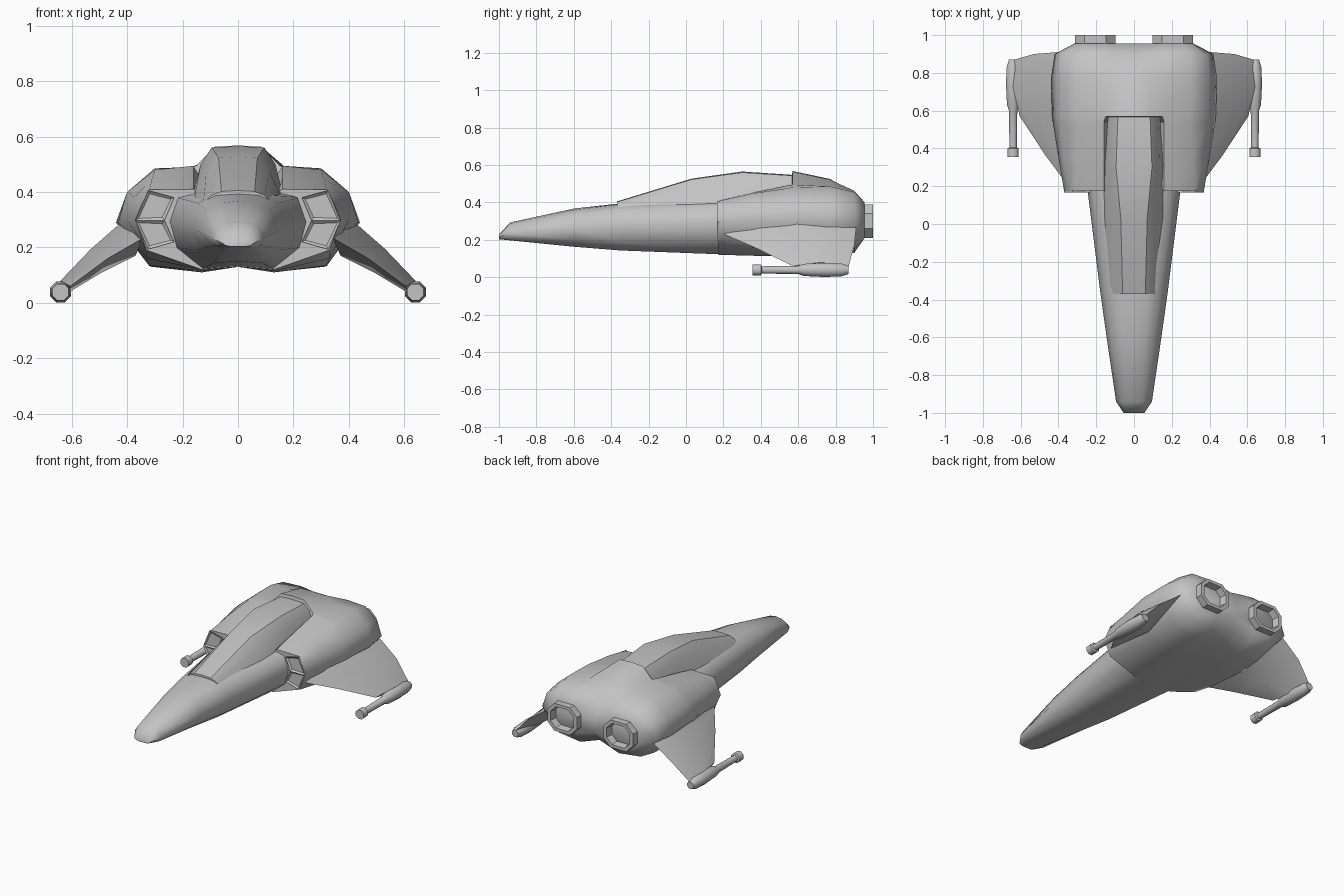
import bpy
import bmesh
import math
from mathutils import Vector

if "Cube" in bpy.data.objects:
    bpy.data.objects.remove(bpy.data.objects["Cube"], do_unlink=True)

# Single hull colour
GREY = (0.55, 0.55, 0.55, 1)
hull_grey = bpy.data.materials.new("hull_grey")
hull_grey.use_nodes = True
hull_grey.diffuse_color = GREY
hull_grey.node_tree.nodes["Principled BSDF"].inputs["Base Color"].default_value = GREY


def finish(name, bm, angle, mirrored=False):
    """Turn a bmesh into a shaded object, optionally mirrored across x."""
    bmesh.ops.recalc_face_normals(bm, faces=bm.faces)
    mesh = bpy.data.meshes.new(name)
    bm.to_mesh(mesh)
    bm.free()
    mesh.materials.append(hull_grey)
    obj = bpy.data.objects.new(name, mesh)
    bpy.context.collection.objects.link(obj)
    bpy.ops.object.select_all(action="DESELECT")
    obj.select_set(True)
    bpy.context.view_layer.objects.active = obj
    bpy.ops.object.shade_smooth_by_angle(angle=math.radians(angle))
    if mirrored:
        mirror = obj.modifiers.new("both_sides", "MIRROR")
        mirror.use_axis[0] = True
        mirror.use_mirror_merge = False
    return obj


def loft(name, rings, angle, mirrored=False):
    """Skin a row of closed rings and cap both ends."""
    bm = bmesh.new()
    rows = [[bm.verts.new(point) for point in ring] for ring in rings]
    count = len(rows[0])
    for row, following in zip(rows, rows[1:]):
        for i in range(count):
            j = (i + 1) % count
            bm.faces.new((row[i], row[j], following[j], following[i]))
    bm.faces.new(rows[0])
    bm.faces.new(rows[-1])
    return finish(name, bm, angle, mirrored)


def symmetric_ring(y, half):
    """Half outline, top centre to bottom centre, completed on the other side."""
    left = [Vector((x, y, z)) for x, z in half]
    right = [Vector((-x, y, z)) for x, z in reversed(half[1:-1])]
    return left + right


def symmetric_loft(name, sections, angle):
    return loft(name, [symmetric_ring(y, half) for y, half in sections], angle)


# Long tapering nose
nose_sections = [
    (-1, [(0, .228), (.03, .227), (.05, .222), (.055, .215), (.045, .207), (.025, .203), (0, .203)]),
    (-.94, [(0, .293), (.04, .287), (.07, .272), (.095, .235), (.08, .207), (.05, .197), (0, .198)]),
    (-.6, [(0, .367), (.06, .36), (.115, .335), (.145, .26), (.12, .2), (.07, .163), (0, .17)]),
    (-.35, [(0, .395), (.08, .39), (.145, .36), (.18, .275), (.15, .19), (.09, .143), (0, .15)]),
    (.25, [(0, .4), (.15, .4), (.225, .382), (.255, .295), (.23, .2), (.13, .12), (0, .13)]),
]
symmetric_loft("nose", nose_sections, 60)

# Raised cockpit canopy
canopy_sections = [
    (-.37, [(0, .405), (.06, .402), (.095, .388), (.125, .36), (0, .35)]),
    (.03, [(0, .527), (.07, .523), (.115, .47), (.157, .38), (0, .35)]),
    (.3, [(0, .565), (.095, .56), (.135, .5), (.165, .38), (0, .35)]),
    (.57, [(0, .547), (.085, .543), (.13, .5), (.15, .4), (0, .35)]),
]
symmetric_loft("canopy", canopy_sections, 32)

# Broad engine body with a central spine behind the canopy
body_sections = [
    (.175, [(0, .39), (.145, .4), (.16, .41), (.32, .408), (.345, .36), (.37, .3),
            (.33, .19), (.13, .12), (0, .13)]),
    (.35, [(0, .39), (.14, .4), (.16, .45), (.31, .447), (.375, .38), (.4, .3),
           (.33, .16), (.13, .115), (0, .13)]),
    (.54, [(0, .4), (.1, .4), (.16, .49), (.3, .475), (.395, .4), (.43, .29),
           (.32, .135), (.13, .11), (0, .13)]),
    (.57, [(0, .568), (.085, .563), (.15, .495), (.3, .48), (.4, .4), (.433, .29),
           (.32, .133), (.13, .11), (0, .13)]),
    (.77, [(0, .525), (.08, .522), (.17, .49), (.3, .485), (.4, .4), (.44, .29),
           (.31, .13), (.14, .112), (0, .135)]),
    (.9, [(0, .435), (.08, .45), (.17, .462), (.3, .455), (.385, .39), (.42, .29),
          (.3, .15), (.14, .13), (0, .18)]),
    (.955, [(0, .35), (.11, .38), (.16, .4), (.26, .4), (.31, .36), (.315, .26),
            (.26, .21), (.14, .21), (0, .25)]),
]
symmetric_loft("engine_body", body_sections, 60)


# Octagonal exhaust nozzles with a recessed core
def nozzle_ring(y, scale):
    wide, tall, cut = .108 * scale, .09 * scale, .05 * scale
    corners = []
    for sx, sz in ((1, 1), (-1, 1), (-1, -1), (1, -1)):
        pair = [(sx * wide, sz * (tall - cut)), (sx * (wide - cut), sz * tall)]
        corners += pair if sx == sz else pair[::-1]
    return [Vector((.205 + x, y, .3 + z)) for x, z in corners]


loft("exhaust_nozzles",
     [nozzle_ring(.88, 1), nozzle_ring(1, 1), nozzle_ring(1, .78), nozzle_ring(.95, .7)],
     25, mirrored=True)


# Drooping wings with a diamond section
wing_root = [(.34, .19, .235), (.41, .58, .3), (.4, .91, .265), (.37, .58, .17)]
wing_middle = [(.47, .365, .16), (.53, .65, .195), (.53, .9, .17), (.49, .65, .11)]
wing_tip = [(.605, .57, .06), (.64, .72, .08), (.635, .87, .06), (.615, .72, .035)]
loft("wings", [wing_root, wing_middle, wing_tip], 40, mirrored=True)


# Eight-sided wingtip cannons turned along y
def cannon_ring(y, radius):
    steps = [math.tau * (i + .5) / 8 for i in range(8)]
    return [Vector((.64 + radius * math.cos(a), y, .039 + radius * math.sin(a))) for a in steps]


cannon_profile = [(.355, .032), (.4, .032), (.405, .021), (.6, .024), (.63, .035),
                  (.74, .041), (.83, .037), (.87, .024)]
loft("wingtip_cannons", [cannon_ring(y, r) for y, r in cannon_profile], 50, mirrored=True)

# Framed air intakes, each split into two recessed panels
bm = bmesh.new()
rim = [(.23, .38), (.325, .406), (.37, .297), (.265, .297), (.325, .193), (.23, .22)]
front = [bm.verts.new((x, .166, z)) for x, z in rim]
upper = bm.faces.new([front[i] for i in (0, 1, 2, 3)])
lower = bm.faces.new([front[i] for i in (3, 2, 4, 5)])
bmesh.ops.recalc_face_normals(bm, faces=bm.faces)
if upper.normal.y > 0:
    bmesh.ops.reverse_faces(bm, faces=bm.faces)
border = [edge for edge in bm.edges if edge.is_boundary]
skirt = bmesh.ops.extrude_edge_only(bm, edges=border)["geom"]
for vert in skirt:
    if isinstance(vert, bmesh.types.BMVert):
        vert.co.y = .18
bmesh.ops.inset_individual(bm, faces=[upper, lower], thickness=.014, depth=-.009)
finish("air_intakes", bm, 25, mirrored=True)
